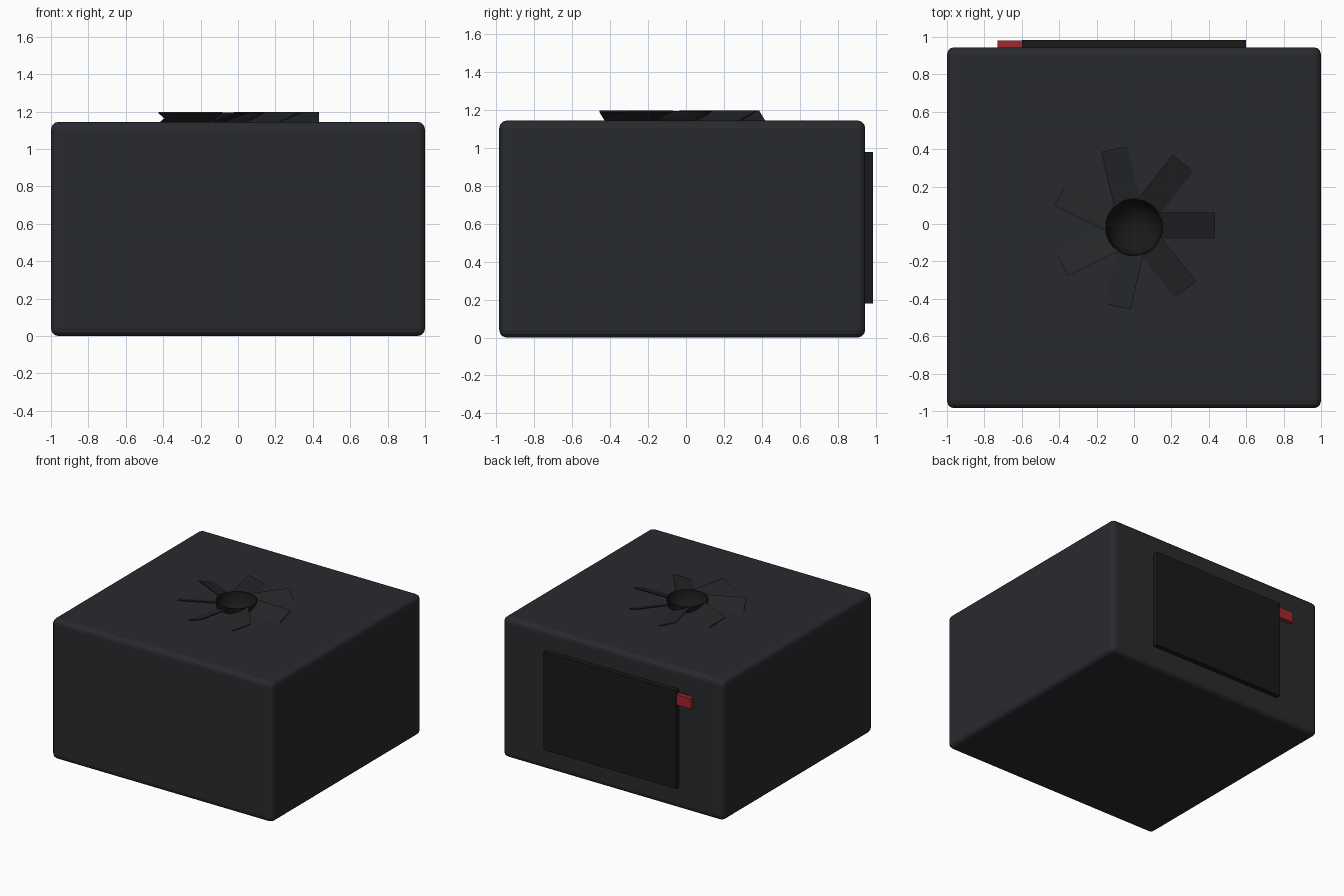
import bpy, bmesh, math
from mathutils import Matrix

if "Cube" in bpy.data.objects:
    bpy.data.objects.remove(bpy.data.objects["Cube"])


def material(name, rgb):
    m = bpy.data.materials.new(name)
    m.diffuse_color = (*rgb, 1)
    m.use_nodes = True
    m.node_tree.nodes["Principled BSDF"].inputs["Base Color"].default_value = m.diffuse_color
    return m


CASE = material("case_charcoal", (0.022, 0.023, 0.027))
BLACK = material("matte_black", (0.01, 0.01, 0.01))
FAN = material("fan_dark", (0.018, 0.019, 0.021))
RED = material("switch_red", (0.35, 0.02, 0.03))


def make_object(name, bm, mat):
    bmesh.ops.recalc_face_normals(bm, faces=bm.faces)
    mesh = bpy.data.meshes.new(name)
    bm.to_mesh(mesh)
    bm.free()
    ob = bpy.data.objects.new(name, mesh)
    bpy.context.collection.objects.link(ob)
    mesh.materials.append(mat)
    return ob


def box(name, lo, hi, mat, bevel=0, segments=1):
    bm = bmesh.new()
    bmesh.ops.create_cube(bm, size=1)
    for v in bm.verts:
        v.co = [(a + b) / 2 + c * (b - a) for a, b, c in zip(lo, hi, v.co)]
    ob = make_object(name, bm, mat)
    if bevel:
        mod = ob.modifiers.new("rounded_edges", 'BEVEL')
        mod.width = bevel
        mod.segments = segments
    return ob


def smooth(ob, angle=35):
    bpy.ops.object.select_all(action='DESELECT')
    ob.select_set(True)
    bpy.context.view_layer.objects.active = ob
    bpy.ops.object.shade_smooth_by_angle(angle=math.radians(angle))


CY = -0.018          # fan centre in y
TOP, RIM = 1.145, 1.195
HUB_R = 0.155

# Main case with rounded edges and a round recess for the fan hub
case = box("case", (-1, -0.985, 0), (1, 0.945, TOP), CASE, 0.04, 3)
bm = bmesh.new()
bmesh.ops.create_cone(bm, cap_ends=True, segments=32, radius1=0.148, radius2=0.148,
                      depth=0.4, matrix=Matrix.Translation((0, CY, TOP)))
cutter = make_object("hub_recess_cutter", bm, BLACK)
cutter.hide_render = True
cutter.hide_viewport = True
cut = case.modifiers.new("hub_recess", 'BOOLEAN')
cut.object = cutter
cut.solver = 'EXACT'

# Bowl-shaped fan hub, lathed from a quarter-circle profile
bm = bmesh.new()
profile = []
for r, n in ((HUB_R, 10), (HUB_R - 0.006, 10)):
    arc = [(r * math.cos(i * math.pi / 2 / n), 0, -r * math.sin(i * math.pi / 2 / n))
           for i in range(n + 1)]
    profile += arc[::-1] if not profile else arc
verts = [bm.verts.new(p) for p in profile]
edges = [bm.edges.new(e) for e in zip(verts, verts[1:])]
bmesh.ops.spin(bm, geom=verts + edges, cent=(0, 0, 0), axis=(0, 0, 1),
               angle=math.tau, steps=32, use_merge=True)
bmesh.ops.remove_doubles(bm, verts=bm.verts, dist=1e-5)
hub = make_object("fan_hub", bm, BLACK)
hub.location = (0, CY, RIM)
smooth(hub)

# Seven pitched blades, inner ends following the hub
BLADES, HALF, TIP, SLOPE, THICK, N = 7, 0.08, 0.432, 0.37, 0.008, 8
for k in range(BLADES):
    bm = bmesh.new()
    rows = []
    for i in range(N + 1):
        y = HALF * (2 * i / N - 1)
        z = RIM + 0.003 + (y - HALF) * SLOPE
        inner = math.sqrt(HUB_R ** 2 - y * y) - 0.003
        rows.append([bm.verts.new(p) for p in ((inner, y, z), (TIP, y, z),
                                               (TIP, y, z - THICK), (inner, y, z - THICK))])
    for a, b in zip(rows, rows[1:]):
        for j in range(4):
            bm.faces.new((a[j], a[(j + 1) % 4], b[(j + 1) % 4], b[j]))
    bm.faces.new(rows[0])
    bm.faces.new(rows[-1])
    blade = make_object(f"fan_blade_{k + 1}", bm, FAN)
    blade.location = (0, CY, 0)
    blade.rotation_euler.z = math.tau * k / BLADES

# Rear panel and power switch
box("rear_panel", (-0.6, 0.93, 0.18), (0.6, 0.985, 0.98), BLACK)
box("power_switch", (-0.73, 0.935, 0.865), (-0.59, 0.98, 0.95), RED)
